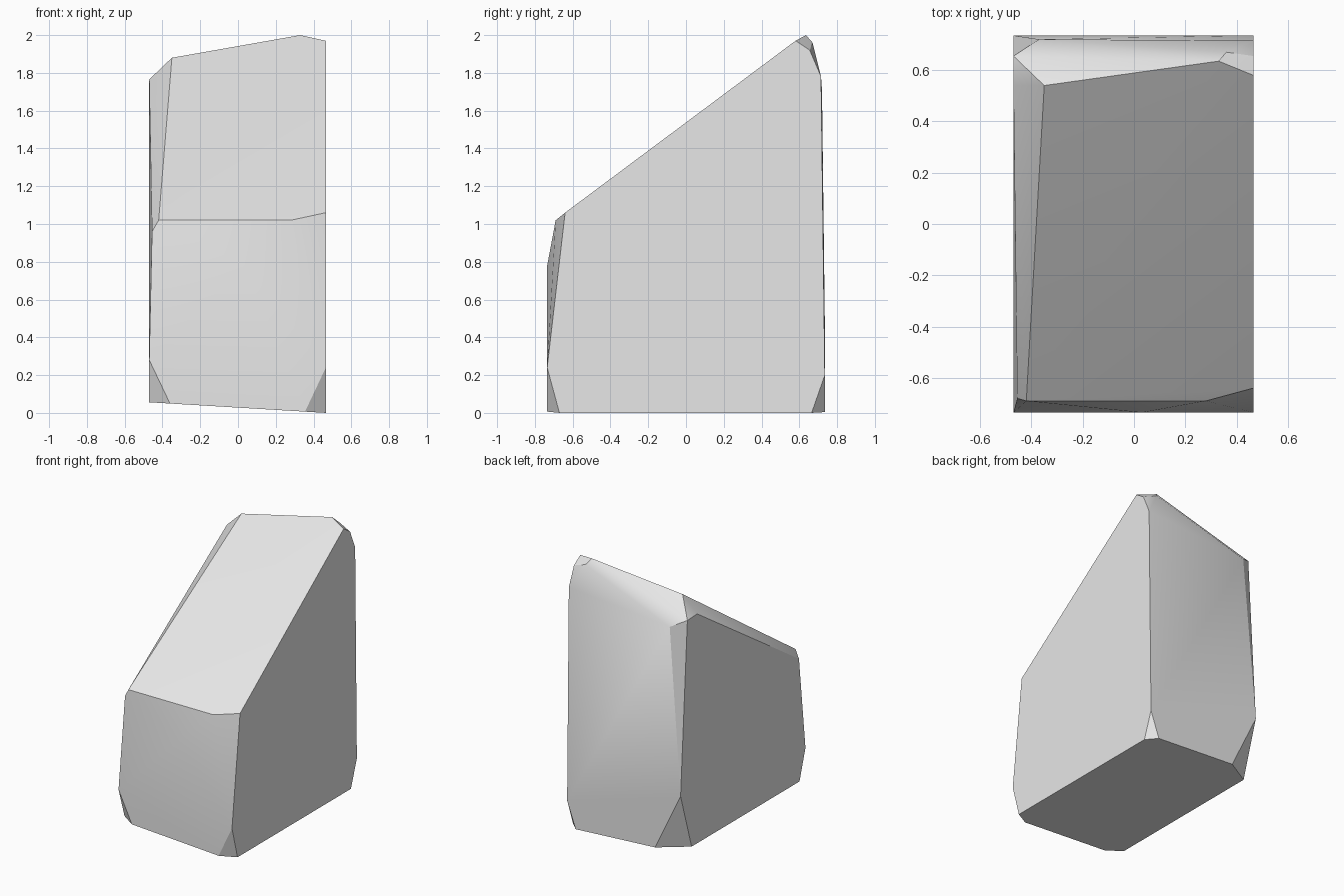
import bpy
import bmesh
from mathutils import Vector

default_cube = bpy.data.objects.get("Cube")
if default_cube:
    bpy.data.objects.remove(default_cube, do_unlink=True)

LEFT, RIGHT = 0.465, -0.47      # flat side walls
FRONT, BACK = -0.735, 0.735     # outermost front and back


def make_material(name, color):
    material = bpy.data.materials.new(name)
    material.use_nodes = True
    material.diffuse_color = color
    shader = next(n for n in material.node_tree.nodes if n.type == "BSDF_PRINCIPLED")
    shader.inputs["Base Color"].default_value = color
    return material


def base_z(x):
    """Height of the slightly tilted underside."""
    return 0.028 - 0.06 * x


def chipped_corner(x, y, height, inset_x, inset_y):
    """Three points that replace a bottom corner with a broken-off facet."""
    near_x = x - inset_x if x > 0 else x + inset_x
    near_y = y - inset_y if y > 0 else y + inset_y
    return [(x, y, height), (near_x, y, base_z(near_x)), (x, near_y, base_z(x))]


def build_rock(name, points, material):
    """Wrap the corner points in a faceted convex skin."""
    bm = bmesh.new()
    for point in points:
        bm.verts.new(Vector(point))
    bmesh.ops.convex_hull(bm, input=bm.verts[:])
    bmesh.ops.delete(bm, geom=[v for v in bm.verts if not v.link_faces], context="VERTS")
    bmesh.ops.dissolve_limit(bm, angle_limit=0.01, verts=bm.verts[:], edges=bm.edges[:])
    bmesh.ops.recalc_face_normals(bm, faces=bm.faces[:])

    mesh = bpy.data.meshes.new(name)
    bm.to_mesh(mesh)
    bm.free()
    mesh.materials.append(material)
    rock = bpy.data.objects.new(name, mesh)
    bpy.context.collection.objects.link(rock)
    return rock


# Bottom corners, each chipped by a different amount
bottom = (
    chipped_corner(LEFT, FRONT, 0.24, 0.11, 0.065)
    + chipped_corner(RIGHT, FRONT, 0.28, 0.11, 0.07)
    + chipped_corner(LEFT, BACK, 0.2, 0.07, 0.07)
    + chipped_corner(RIGHT, BACK, 0.48, 0.21, 0.13)
    + [(LEFT, 0.67, 0.06)]
)

# Front lip where the wall meets the long slope
front_lip = [
    (-0.42, -0.69, 1.02), (0.28, -0.69, 1.02), (LEFT, -0.64, 1.06),
    (LEFT, -0.64, 0.83), (0.44, -0.665, 0.89), (0.03, FRONT, 0.78),
    (-0.455, -0.68, 0.96),
]

# Upper end of the slope and the bevel along its right side
crest = [
    (-0.35, 0.54, 1.88), (0.33, 0.635, 2.0), (LEFT, 0.58, 1.97),
    (RIGHT, 0.54, 1.765), (RIGHT, 0.655, 1.76),
]

# Rounded upper edge of the back wall
back_edge = [
    (-0.37, 0.72, 1.71), (0.36, 0.67, 1.96),
    (LEFT, 0.655, 1.92), (LEFT, 0.715, 1.78),
]

stone = make_material("stone grey", (0.8, 0.8, 0.8, 1.0))
rock = build_rock("rock", bottom + front_lip + crest + back_edge, stone)

# Soft shading over shallow facets, crisp main edges
bpy.ops.object.select_all(action="DESELECT")
rock.select_set(True)
bpy.context.view_layer.objects.active = rock
bpy.ops.object.shade_smooth_by_angle(angle=0.5)
